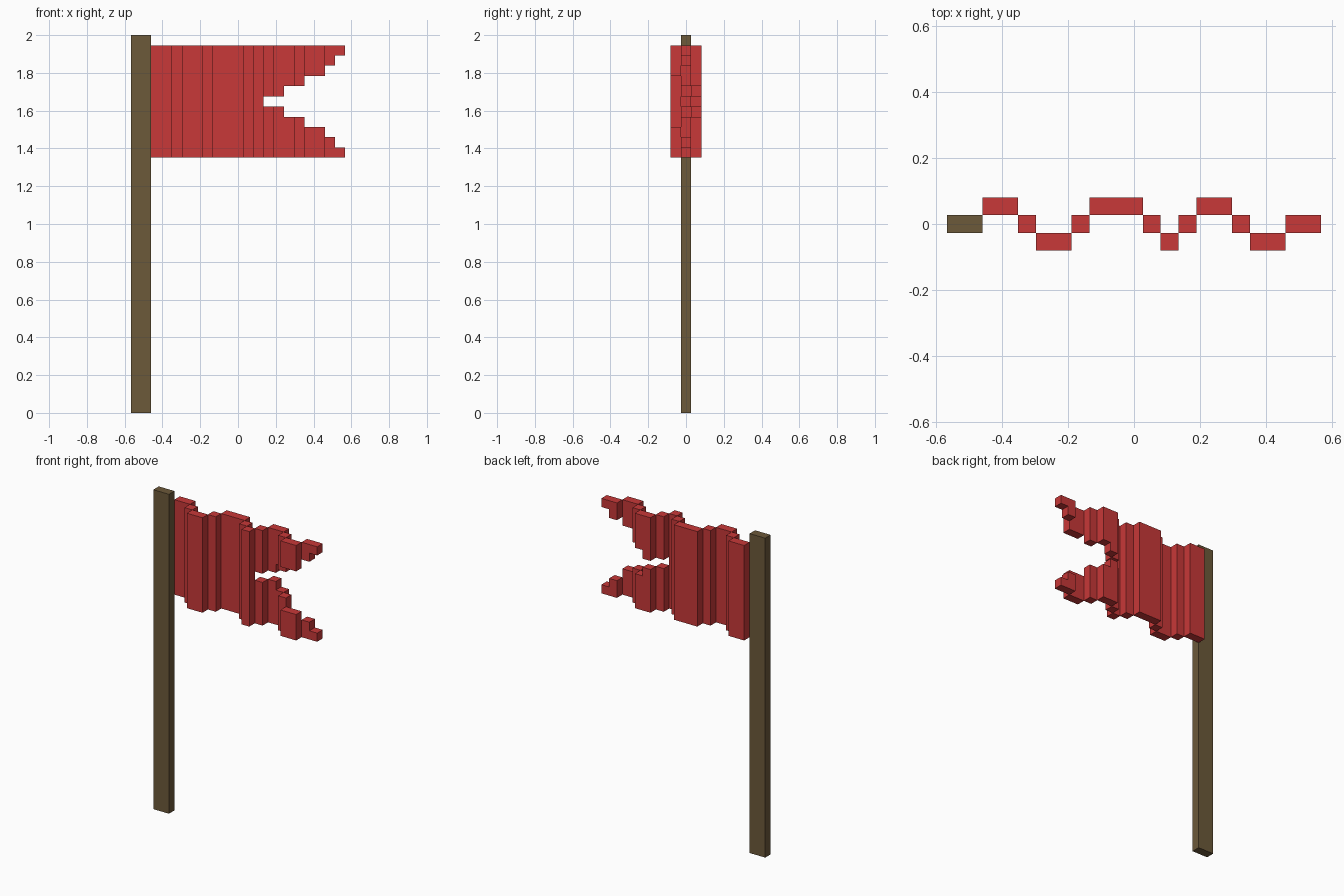
import bpy, bmesh
from mathutils import Vector

if "Cube" in bpy.data.objects:
    bpy.data.objects.remove(bpy.data.objects["Cube"])

V = 2 / 37                      # size of one block; the pole is 37 blocks tall
ORIGIN = Vector((-10.5, -0.5, 0))


def material(name, color):
    m = bpy.data.materials.new(name)
    m.diffuse_color = (*color, 1)
    m.use_nodes = True
    m.node_tree.nodes["Principled BSDF"].inputs["Base Color"].default_value = m.diffuse_color
    return m


def block_object(name, cells, mat):
    """Outer skin of a set of grid cells, with flat areas merged."""
    bm = bmesh.new()
    for c in cells:
        for axis in range(3):
            for s in (-1, 1):
                n = list(c)
                n[axis] += s
                if tuple(n) in cells:
                    continue
                a, b = (axis + 1) % 3, (axis + 2) % 3
                corners = []
                for da, db in ((0, 0), (1, 0), (1, 1), (0, 1))[::s]:
                    p = Vector(c)
                    p[axis] += (s + 1) // 2
                    p[a] += da
                    p[b] += db
                    corners.append(bm.verts.new((p + ORIGIN) * V))
                bm.faces.new(corners)
    bmesh.ops.remove_doubles(bm, verts=bm.verts, dist=1e-4)
    bmesh.ops.dissolve_limit(bm, angle_limit=0.01, verts=bm.verts, edges=bm.edges)
    mesh = bpy.data.meshes.new(name)
    bm.to_mesh(mesh)
    bm.free()
    mesh.materials.append(mat)
    obj = bpy.data.objects.new(name, mesh)
    bpy.context.collection.objects.link(obj)
    return obj


wood = material("brown wood", (0.150, 0.100, 0.042))
cloth = material("red cloth", (0.578, 0.040, 0.040))

# Pole: two blocks wide, one deep
block_object("pole", {(x, 0, z) for x in range(2) for z in range(37)}, wood)

# Flag: waving depth for each column, swallowtail length for each row
wave = [1, 1, 0, -1, -1, 0, 1, 1, 1, 0, -1, 0, 1, 1, 0, -1, -1, 0, 0]
row_end = [13, 15, 17, 19, 20, 21]      # from the middle row outwards
flag = {(x, wave[x - 2], z)
        for z in range(25, 36)
        for x in range(2, row_end[abs(z - 30)])}
block_object("flag", flag, cloth)
